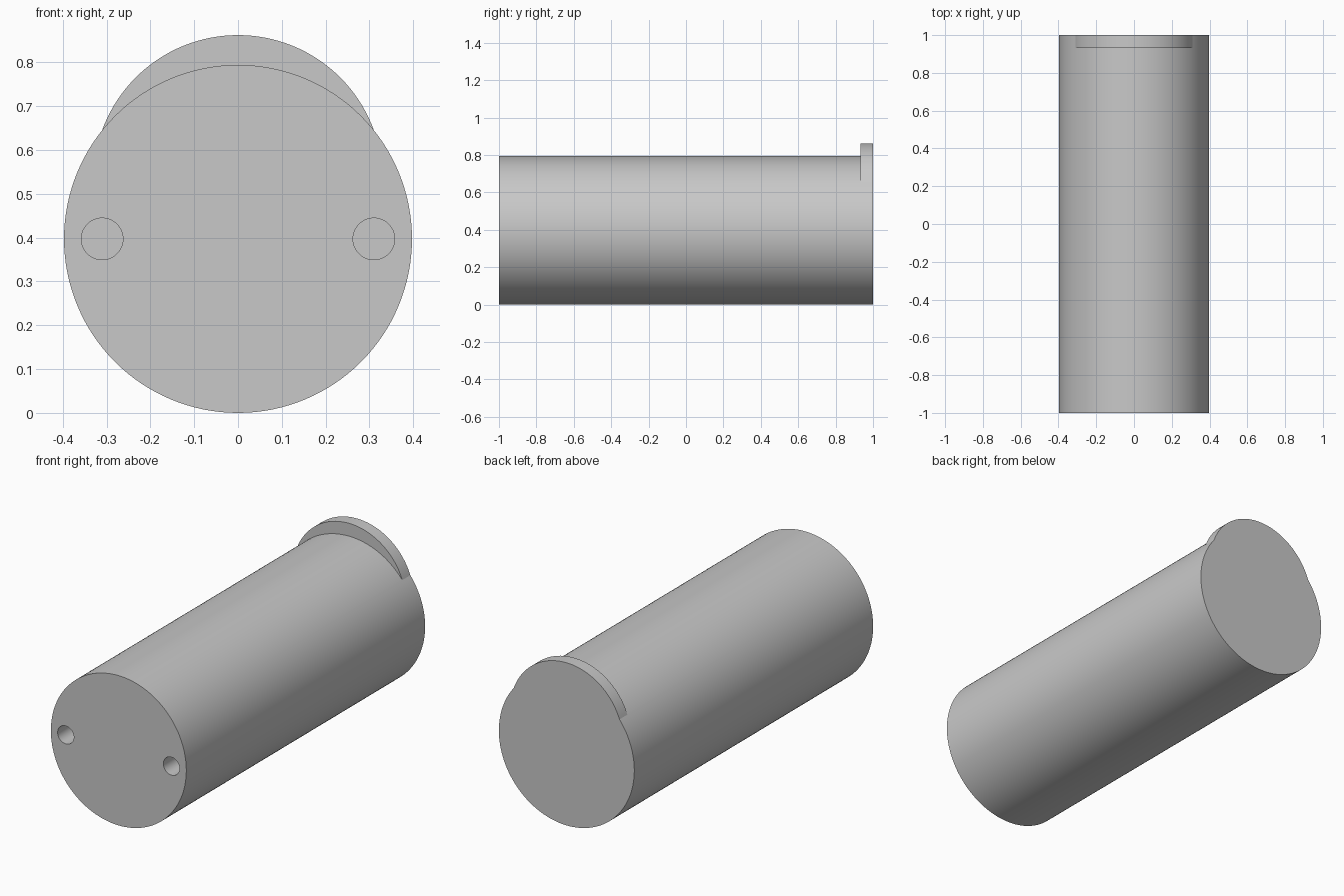
import bpy
import math

RADIUS = 0.397
LIP_RADIUS = 0.33
LIP_TOP = 0.862
LIP_DEPTH = 0.067
HOLE_DEPTH = 0.3

cube = bpy.data.objects.get("Cube")
if cube:
    bpy.data.objects.remove(cube, do_unlink=True)

grey = bpy.data.materials.new("plain grey")
grey.use_nodes = True
colour = (0.58, 0.58, 0.58, 1)
grey.diffuse_color = colour
grey.node_tree.nodes["Principled BSDF"].inputs["Base Color"].default_value = colour


def rod(name, radius, x, z, y0, y1, sides):
    """Cylinder lying along y from y0 to y1."""
    bpy.ops.mesh.primitive_cylinder_add(
        vertices=sides, radius=radius, depth=y1 - y0,
        location=(x, (y0 + y1) / 2, z), rotation=(math.pi / 2, 0, 0))
    obj = bpy.context.object
    obj.name = name
    obj.data.materials.append(grey)
    return obj


def combine(target, tool, operation):
    """Apply a boolean and discard its tool."""
    tool.hide_render = True
    mod = target.modifiers.new(tool.name, "BOOLEAN")
    mod.operation = operation
    mod.solver = "EXACT"
    mod.object = tool
    bpy.ops.object.select_all(action="DESELECT")
    target.select_set(True)
    bpy.context.view_layer.objects.active = target
    bpy.ops.object.modifier_apply(modifier=mod.name)
    bpy.data.objects.remove(tool, do_unlink=True)


# Long round body
body = rod("body", RADIUS, 0, RADIUS, -1, 1, 128)

# Raised lip over the back end, flush with the back face
lip = rod("lip", LIP_RADIUS, 0, LIP_TOP - LIP_RADIUS, 1 - LIP_DEPTH, 1, 128)
combine(body, lip, "UNION")

# Pair of blind holes in the front face
for side in (-1, 1):
    hole = rod("hole_cutter", 0.0475, side * 0.31, RADIUS, -1.1, -1 + HOLE_DEPTH, 48)
    combine(body, hole, "DIFFERENCE")

# Smooth curved walls with crisp rims
body.select_set(True)
bpy.context.view_layer.objects.active = body
bpy.ops.object.shade_smooth_by_angle(angle=math.radians(15))
